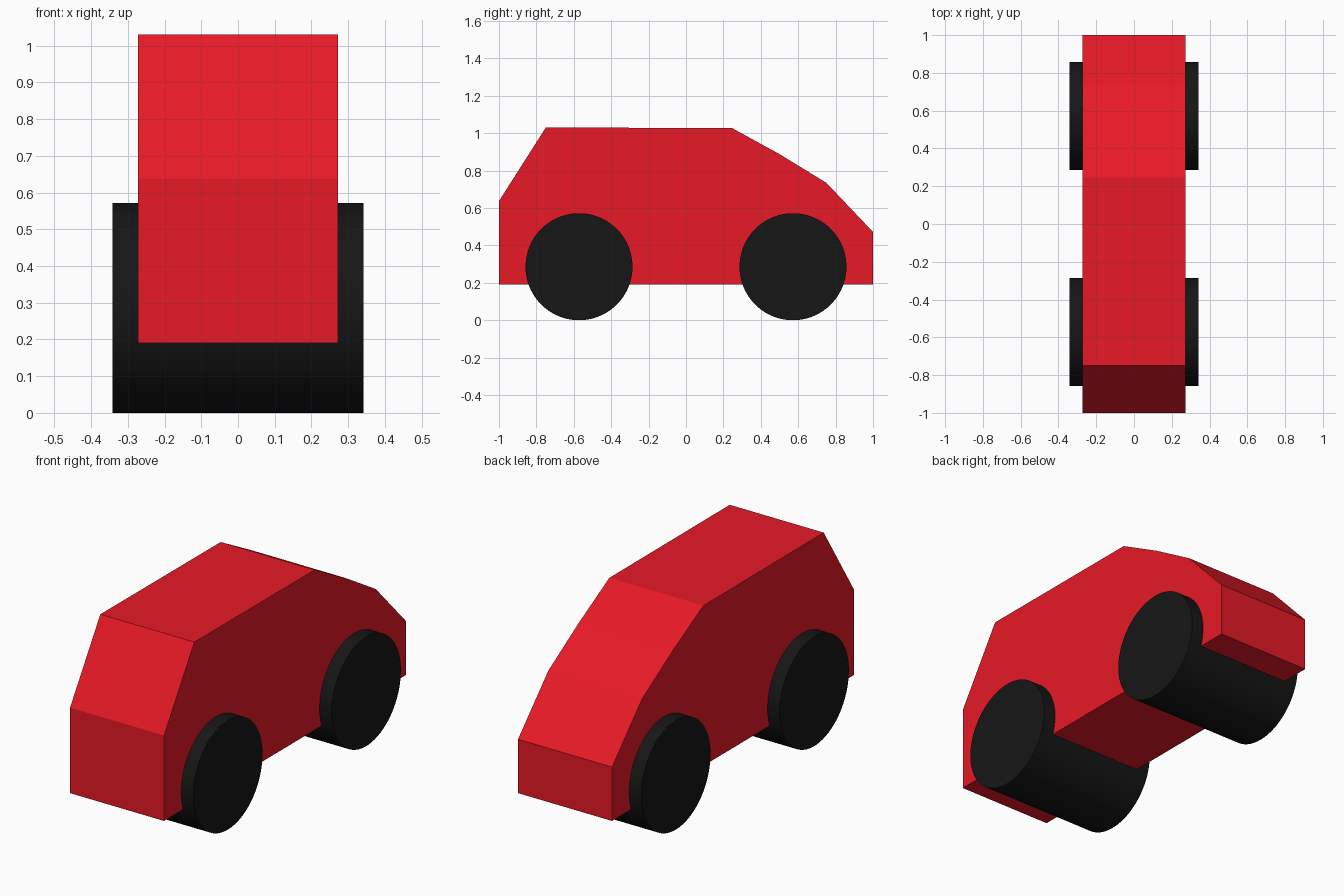
import bpy, bmesh
from math import pi, radians

if "Cube" in bpy.data.objects:
    bpy.data.objects.remove(bpy.data.objects["Cube"])


def material(name, color):
    mat = bpy.data.materials.new(name)
    mat.diffuse_color = color
    mat.use_nodes = True
    mat.node_tree.nodes["Principled BSDF"].inputs["Base Color"].default_value = mat.diffuse_color
    return mat


red = material("red_paint", (0.80, 0.01, 0.02, 1))
black = material("black_rubber", (0.008, 0.008, 0.008, 1))

# Body: side profile (y, z) extruded across the width
HALF_WIDTH = 0.272
profile = [(-1, 0.19), (1, 0.19), (1, 0.472), (0.75, 0.735), (0.5, 0.888),
           (0.245, 1.028), (-0.75, 1.03), (-1, 0.637)]
bm = bmesh.new()
side = bm.faces.new([bm.verts.new((-HALF_WIDTH, y, z)) for y, z in profile])
extruded = bmesh.ops.extrude_face_region(bm, geom=[side], use_keep_orig=True)
bmesh.ops.translate(bm, vec=(2 * HALF_WIDTH, 0, 0),
                    verts=[v for v in extruded["geom"] if isinstance(v, bmesh.types.BMVert)])
bmesh.ops.recalc_face_normals(bm, faces=bm.faces)
mesh = bpy.data.meshes.new("car_body")
bm.to_mesh(mesh)
bm.free()
mesh.materials.append(red)
bpy.context.collection.objects.link(bpy.data.objects.new("car_body", mesh))

# Wheels: one full-width roller per axle
RADIUS = 0.286
for name, y in (("front_wheels", -0.572), ("rear_wheels", 0.572)):
    bpy.ops.mesh.primitive_cylinder_add(vertices=96, radius=RADIUS, depth=0.684,
                                        location=(0, y, RADIUS), rotation=(0, pi / 2, 0))
    wheel = bpy.context.object
    wheel.name = name
    wheel.data.materials.append(black)
    bpy.ops.object.shade_smooth_by_angle(angle=radians(30))
